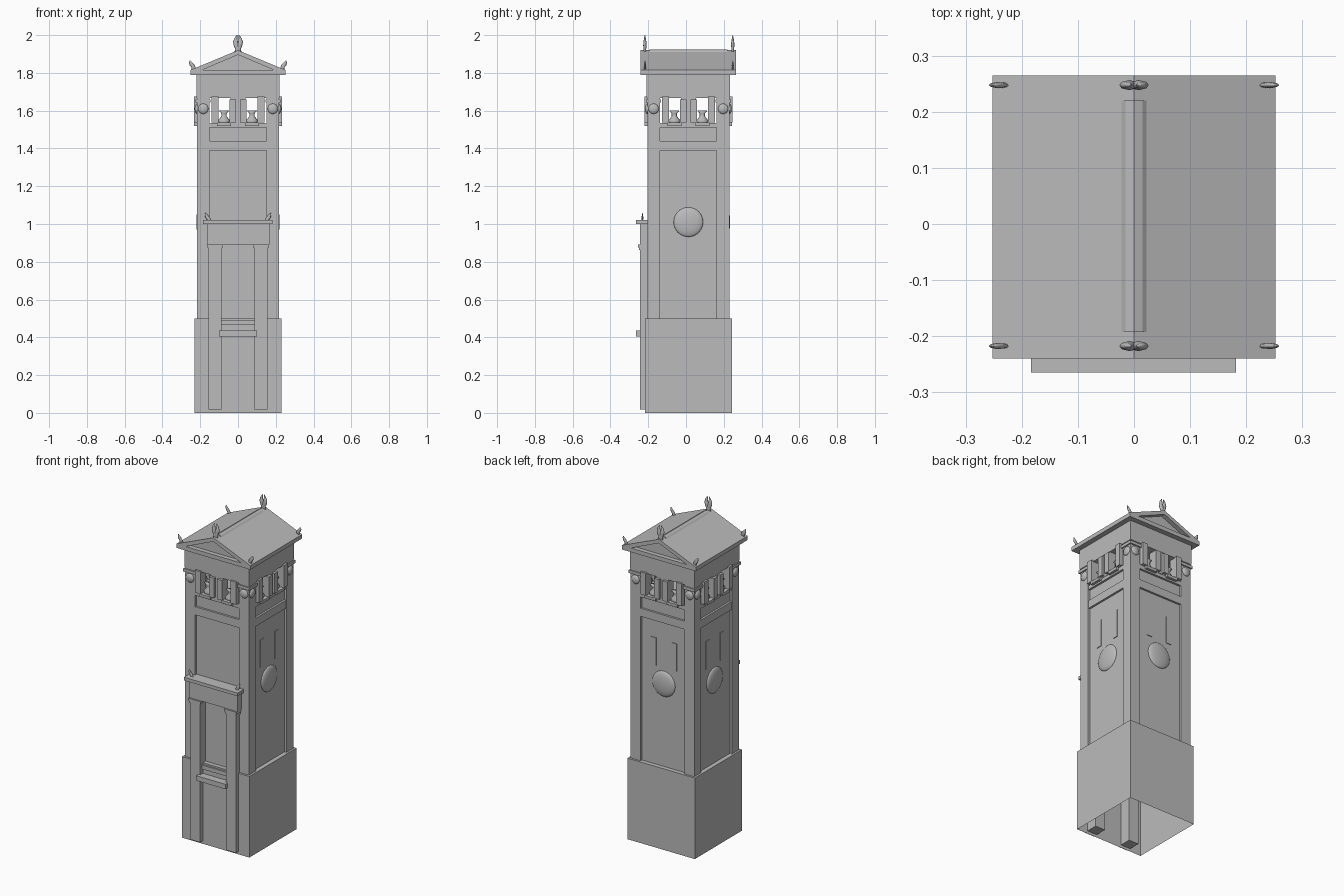
import bpy, bmesh, math
from mathutils import Vector, Matrix

if "Cube" in bpy.data.objects:
    bpy.data.objects.remove(bpy.data.objects["Cube"], do_unlink=True)

YC = 0.0125  # tower axis in y
H = 0.2175   # shaft half width

stone = bpy.data.materials.new("grey_stone")
stone.use_nodes = True
stone.diffuse_color = (0.5, 0.5, 0.5, 1)
stone.node_tree.nodes["Principled BSDF"].inputs["Base Color"].default_value = (0.5, 0.5, 0.5, 1)


def finish(name, bm, quarter=0, smooth=False):
    """Turn a bmesh, built around the tower axis, by quarter turns and place it."""
    bmesh.ops.recalc_face_normals(bm, faces=bm.faces)
    bm.transform(Matrix.Translation((0, YC, 0)) @ Matrix.Rotation(quarter * math.pi / 2, 4, 'Z'))
    mesh = bpy.data.meshes.new(name)
    bm.to_mesh(mesh)
    bm.free()
    mesh.materials.append(stone)
    for p in mesh.polygons:
        p.use_smooth = smooth
    ob = bpy.data.objects.new(name, mesh)
    bpy.context.collection.objects.link(ob)
    return ob


def box(name, x0, x1, y0, y1, z0, z1, quarter=0, open_bottom=False):
    bm = bmesh.new()
    bmesh.ops.create_cube(bm, size=1)
    for v in bm.verts:
        v.co = Vector((x1 if v.co.x > 0 else x0, y1 if v.co.y > 0 else y0, z1 if v.co.z > 0 else z0))
    ob_faces = [f for f in bm.faces if all(abs(v.co.z - z0) < 1e-6 for v in f.verts)]
    bmesh.ops.recalc_face_normals(bm, faces=bm.faces)
    if open_bottom:
        bmesh.ops.delete(bm, geom=ob_faces, context='FACES_ONLY')
    return finish(name, bm, quarter)


def block(name, half, z0, z1, **kw):
    return box(name, -half, half, -half, half, z0, z1, **kw)


def prism(name, profile, y0, y1):
    """Extrude an (x, z) outline along y."""
    bm = bmesh.new()
    face = bm.faces.new([bm.verts.new((x, y0, z)) for x, z in profile])
    ext = bmesh.ops.extrude_face_region(bm, geom=[face])
    for v in ext["geom"]:
        if isinstance(v, bmesh.types.BMVert):
            v.co.y = y1
    return finish(name, bm)


def loft(name, rings, x, y, side=1, squash=0.4, sides=8, quarter=0):
    """Stack elliptical rings given as (x offset, z, radius)."""
    bm = bmesh.new()
    loops = []
    for dx, z, r in rings:
        loops.append([bm.verts.new((x + side * dx + r * math.cos(a), y + squash * r * math.sin(a), z))
                      for a in (2 * math.pi * i / sides for i in range(sides))])
    for a, b in zip(loops, loops[1:]):
        for i in range(sides):
            j = (i + 1) % sides
            bm.faces.new((a[i], a[j], b[j], b[i]))
    bm.faces.new(loops[0])
    bm.faces.new(loops[-1])
    return finish(name, bm, quarter, smooth=True)


def dome(name, x, y, z, radius, depth, quarter):
    """Flattened boss facing the front before turning."""
    bm = bmesh.new()
    bmesh.ops.create_uvsphere(bm, u_segments=32, v_segments=16, radius=radius)
    bm.transform(Matrix.Translation((x, y, z)) @ Matrix.Diagonal((1, depth / radius, 1, 1)))
    return finish(name, bm, quarter, smooth=True)


# Base and shaft
block("base", 0.23, 0, 0.5, open_bottom=True)
block("shaft_core", 0.203, 0.5, 1.52)
block("shaft_band", H - 0.002, 1.39, 1.44)
block("belfry_floor", H - 0.002, 1.51, 1.535)
for sx in (-1, 1):
    for sy in (-1, 1):
        xs = sorted((sx * 0.15, sx * H))
        ys = sorted((sy * 0.15, sy * H))
        box("corner_pilaster", *xs, *ys, 0.5, 1.67)
        xs = sorted((sx * 0.145, sx * 0.225))
        ys = sorted((sy * 0.145, sy * 0.225))
        box("corner_cap", *xs, *ys, 1.642, 1.66)

# Belfry openings, bosses, slits and discs, repeated on each side
BELL_POST = [(0, 1.53, 0.032), (0, 1.55, 0.03), (0, 1.57, 0.014), (0, 1.585, 0.014), (0, 1.6, 0.026)]
for q in range(4):
    box("belfry_mullion", -0.04, 0.04, -H, -0.17, 1.53, 1.67, q)
    for s in (-1, 1):
        cx = s * 0.074
        for inner, outer, top in ((0.011, 0.045, 1.66), (0.103, 0.14, 1.675)):
            box("opening_jamb", *sorted((s * inner, s * outer)), -0.233, -0.175, 1.537, top, q)
        box("opening_sill", cx - 0.037, cx + 0.037, -0.232, -0.18, 1.52, 1.537, q)
        loft("opening_baluster", BELL_POST, cx, -0.195, squash=0.6, quarter=q)
        dome("capital_boss", s * 0.184, -H, 1.61, 0.027, 0.012, q)
        if q:
            box("slit_window", s * 0.07 - 0.018, s * 0.07 + 0.018, -0.207, -0.2, 1.11, 1.28, q)
    if q:
        dome("clock_disc", 0, -0.203, 1.01, 0.078, 0.018, q)

# Entablature and gabled roof
block("entablature", H + 0.003, 1.668, 1.79)
R = 0.2525
block("eave_slab", R, 1.79, 1.815)
prism("roof_slopes", [(-R, 1.815), (0, 1.92), (R, 1.815), (0.19, 1.815), (0, 1.896), (-0.19, 1.815)], -R, R)
prism("gable_wall", [(-0.2, 1.81), (0.2, 1.81), (0, 1.9)], -0.225, 0.225)
prism("ridge_cap", [(-0.028, 1.905), (-0.015, 1.918), (0, 1.924), (0.015, 1.918), (0.028, 1.905)],
      -0.205, 0.208)

# Roof ornaments
HORN = [(0, 1.805, 0.015), (0.006, 1.83, 0.011), (0.012, 1.84, 0.014), (0.02, 1.855, 0.009), (0.024, 1.866, 0.002)]
FINIAL = [(0.004, 1.9, 0.017), (0.003, 1.925, 0.011), (0.008, 1.945, 0.015),
          (0.013, 1.962, 0.013), (0.012, 1.98, 0.009), (0.006, 2.0, 0.002)]
for y in (-0.23, 0.235):
    for s in (-1, 1):
        loft("eave_horn", HORN, s * 0.23, y, s)
        loft("ridge_finial", FINIAL, 0, y, s, squash=0.6)

# Front portico
F = -0.243 - YC
for s in (-1, 1):
    box("portico_pilaster", *sorted((s * 0.088, s * 0.155)), F, -0.16, 0.018, 0.87)
    box("portico_capital_lower", *sorted((s * 0.085, s * 0.159)), F - 0.005, -0.19, 0.862, 0.876)
    box("portico_capital", *sorted((s * 0.08, s * 0.164)), F - 0.01, -0.19, 0.876, 0.892)
    horn = [(dx, z - 0.807, r * 0.9) for dx, z, r in HORN]
    loft("portico_horn", horn, s * 0.148, -0.243, s)
box("portico_frieze", -0.165, 0.168, F, -0.19, 0.892, 1.003)
box("portico_cornice", -0.184, 0.182, F - 0.022, -0.19, 1.0, 1.02)
box("balcony_ledge", -0.1, 0.1, F - 0.022, -0.2, 0.405, 0.435)
box("window_sill", -0.088, 0.088, -0.24, -0.2, 0.465, 0.49)
